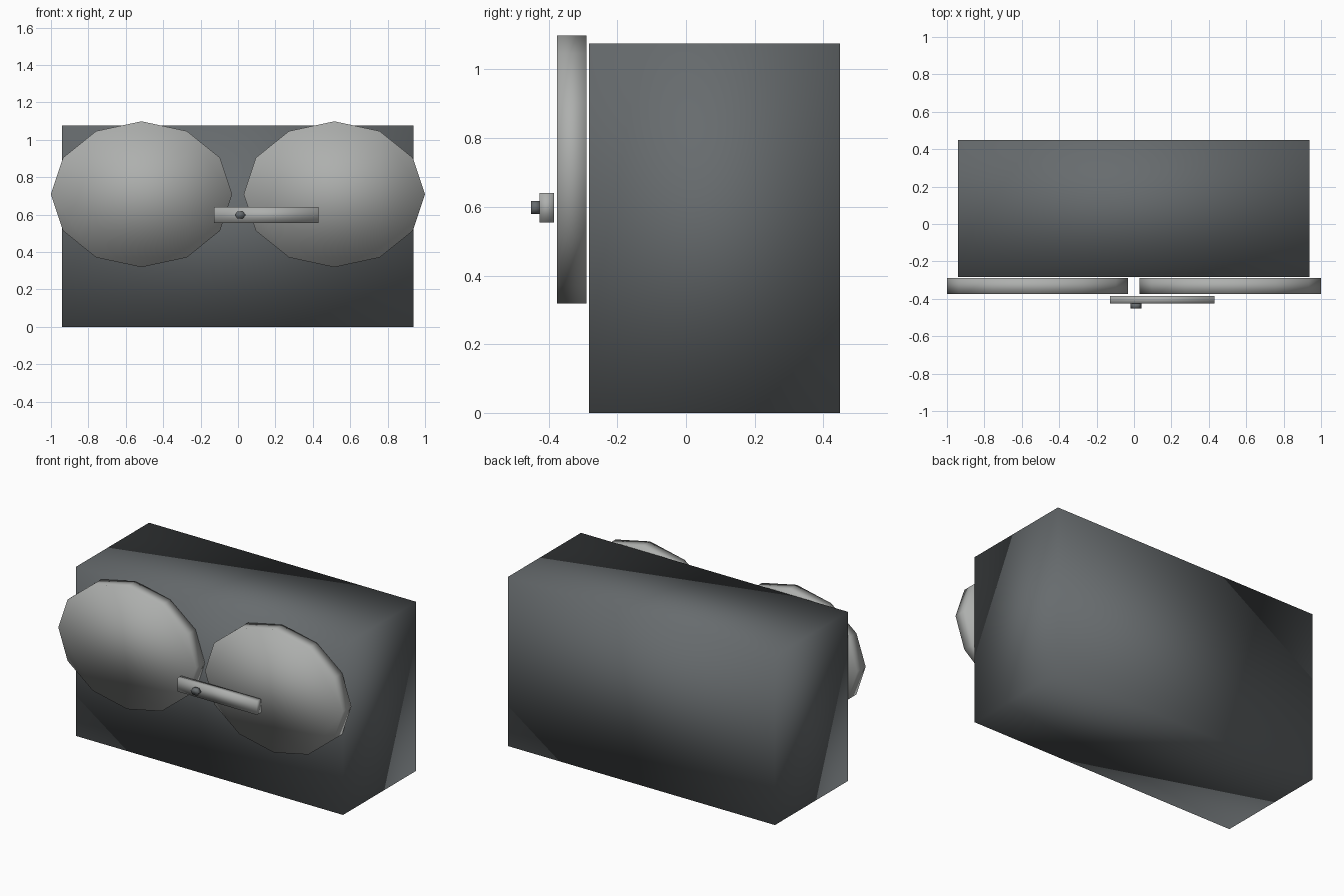
import bpy
import math

if "Cube" in bpy.data.objects:
    bpy.data.objects.remove(bpy.data.objects["Cube"], do_unlink=True)


def material(name, color):
    mat = bpy.data.materials.new(name)
    mat.use_nodes = True
    rgba = (*color, 1)
    mat.diffuse_color = rgba
    mat.node_tree.nodes["Principled BSDF"].inputs["Base Color"].default_value = rgba
    return mat


def finish(name, mat):
    """Name the active object, bake its transform and shade it softly."""
    obj = bpy.context.object
    obj.name = obj.data.name = name
    bpy.ops.object.transform_apply(location=False, rotation=True, scale=True)
    bpy.ops.object.shade_smooth()
    obj.data.materials.append(mat)
    return obj


def block(name, x, y, z, mat):
    """Box spanning the given (low, high) ranges."""
    spans = (x, y, z)
    bpy.ops.mesh.primitive_cube_add(size=1, location=[(a + b) / 2 for a, b in spans])
    bpy.context.object.scale = [b - a for a, b in spans]
    return finish(name, mat)


def disc(name, x, z, y, rx, rz, sides, mat):
    """Elliptical prism facing the front, with corners at its left and right ends."""
    bpy.ops.mesh.primitive_cylinder_add(
        vertices=sides, radius=1, depth=1, end_fill_type='NGON',
        location=(x, sum(y) / 2, z), rotation=(math.pi / 2, 0, 0))
    obj = bpy.context.object
    # Turn the corners onto the horizontal axis before stretching
    for v in obj.data.vertices:
        v.co.x, v.co.y = v.co.y, -v.co.x
    obj.scale = (rx, rz, y[1] - y[0])
    return finish(name, mat)


charcoal = material("charcoal grey", (0.135, 0.148, 0.155))
silver = material("light grey", (0.42, 0.43, 0.42))

# Main body
block("body", (-0.94, 0.937), (-0.283, 0.449), (0, 1.076), charcoal)

# Pair of round plates on the front
for side, x in (("right", -0.516), ("left", 0.515)):
    disc(side + "_plate", x, 0.709, (-0.375, -0.289), 0.485, 0.39, 12, silver)

# Lever and its pivot bolt
block("lever", (-0.128, 0.43), (-0.426, -0.384), (0.555, 0.64), silver)
disc("pivot_bolt", 0.011, 0.598, (-0.451, -0.426), 0.029, 0.0225, 6, charcoal)
